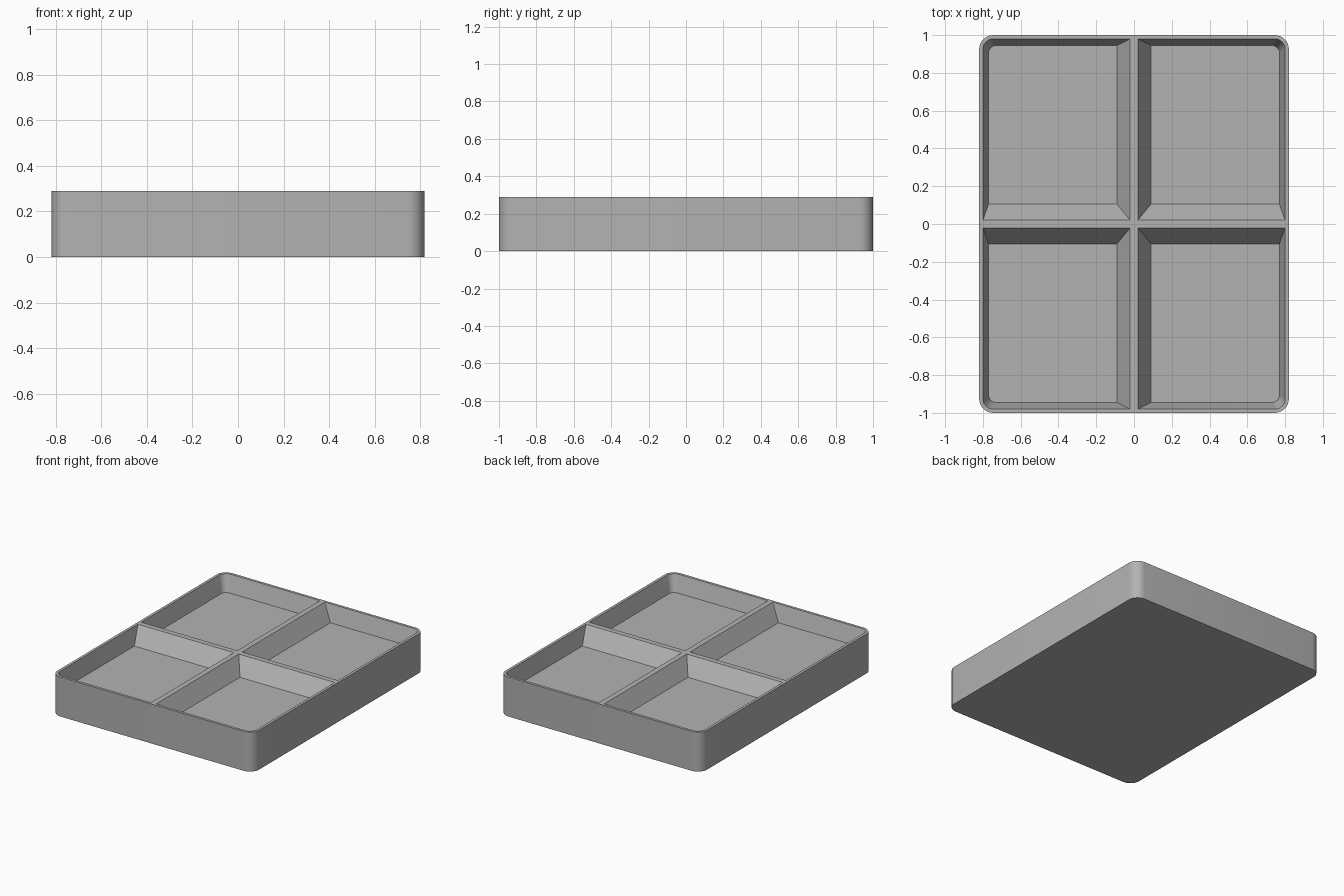
import bpy, bmesh
from math import sin, cos, pi

cube = bpy.data.objects.get("Cube")
if cube:
    bpy.data.objects.remove(cube, do_unlink=True)

HALF_X, HALF_Y, HEIGHT = 0.82, 1.0, 0.29
FLOOR = 0.17
SEGMENTS = 8

grey = bpy.data.materials.new("plain_grey")
grey.use_nodes = True
colour = (0.45, 0.45, 0.45, 1)
grey.diffuse_color = colour
grey.node_tree.nodes["Principled BSDF"].inputs["Base Color"].default_value = colour


def corner(x, y, radius):
    """Arc rounding the corner at (x, y) of the positive quadrant."""
    steps = [i / SEGMENTS * pi / 2 for i in range(SEGMENTS + 1)]
    return [(x - radius + radius * cos(a), y - radius + radius * sin(a)) for a in steps]


def ring(bm, points, z):
    return [bm.verts.new((x, y, z)) for x, y in points]


def wall(bm, low, high):
    n = len(low)
    for i in range(n):
        j = (i + 1) % n
        bm.faces.new((low[i], low[j], high[j], high[i]))


def ring_edges(bm, verts):
    return [bm.edges.get((v, verts[i - 1])) for i, v in enumerate(verts)]


bm = bmesh.new()

# Outer shell with rounded vertical corners
quarter = corner(HALF_X, HALF_Y, 0.075)
outline = (quarter + [(-x, y) for x, y in reversed(quarter)]
           + [(-x, -y) for x, y in quarter] + [(x, -y) for x, y in reversed(quarter)])
base, top = ring(bm, outline, 0), ring(bm, outline, HEIGHT)
bm.faces.new(base)
wall(bm, base, top)
rim = ring_edges(bm, top)

# Four tapered pockets, rounded only at the outer corner
for sx in (-1, 1):
    for sy in (-1, 1):
        def pocket(x0, y0, x1, y1, radius, z):
            pts = [(x0, y0), (x1, y0)] + corner(x1, y1, radius) + [(x0, y1)]
            return ring(bm, [(sx * x, sy * y) for x, y in pts], z)
        lower = pocket(0.09, 0.105, 0.77, 0.945, 0.04, FLOOR)
        upper = pocket(0.02, 0.02, 0.80, 0.98, 0.055, HEIGHT)
        bm.faces.new(lower)
        wall(bm, lower, upper)
        rim += ring_edges(bm, upper)

# Flat rim and dividers between the pockets
bmesh.ops.triangle_fill(bm, edges=rim, use_beauty=True, normal=(0, 0, 1))
bmesh.ops.recalc_face_normals(bm, faces=bm.faces)

mesh = bpy.data.meshes.new("divided_tray")
bm.to_mesh(mesh)
bm.free()
mesh.materials.append(grey)
tray = bpy.data.objects.new("divided_tray", mesh)
bpy.context.collection.objects.link(tray)
bpy.context.view_layer.objects.active = tray
tray.select_set(True)
bpy.ops.object.shade_smooth_by_angle(angle=pi / 6)
